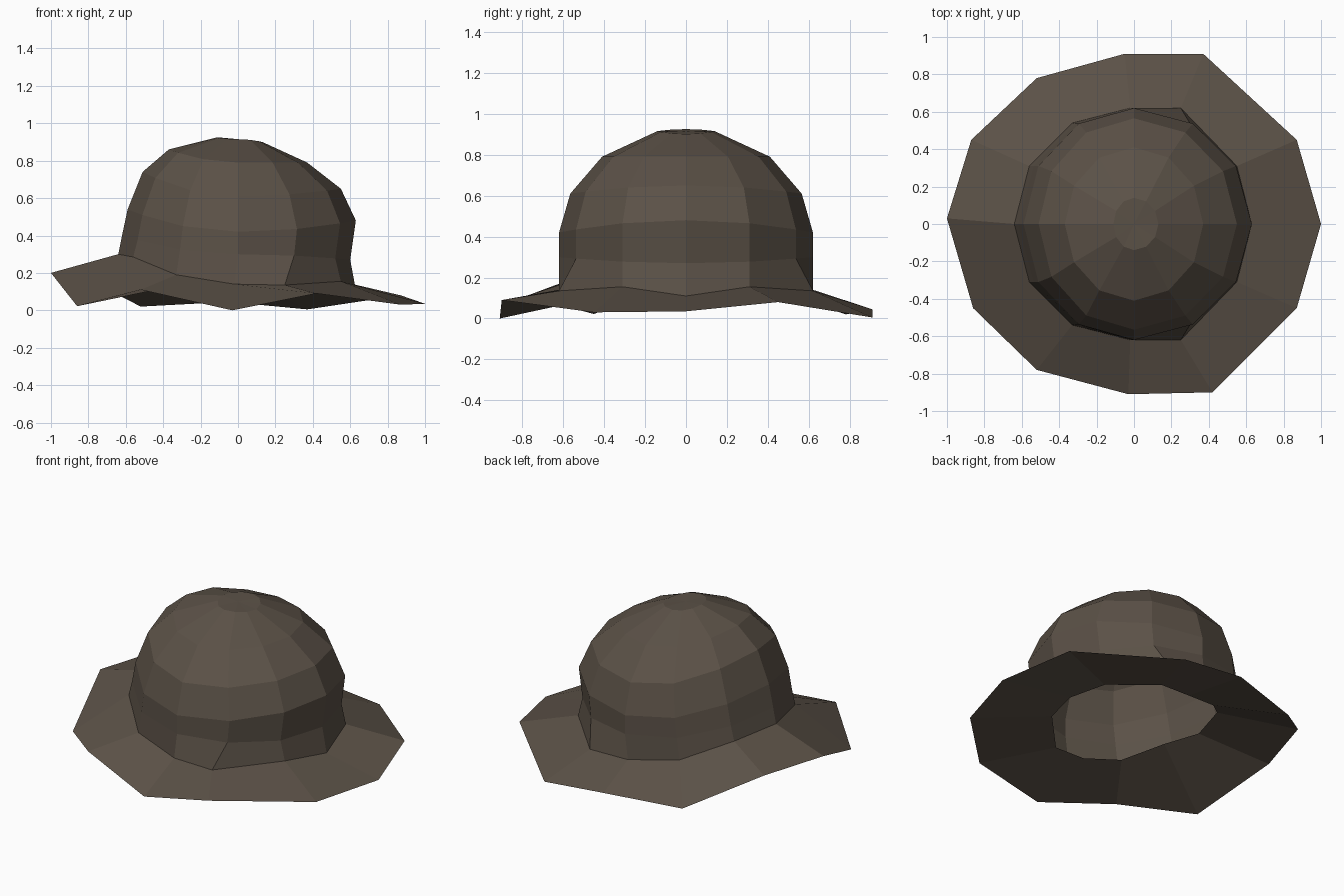
import bpy
from math import cos, sin, radians

if "Cube" in bpy.data.objects:
    bpy.data.objects.remove(bpy.data.objects["Cube"])

# Single felt colour
felt = bpy.data.materials.new("brown felt")
felt.diffuse_color = (0.105, 0.083, 0.063, 1)
felt.use_nodes = True
felt.node_tree.nodes["Principled BSDF"].inputs["Base Color"].default_value = felt.diffuse_color


def make_object(name, rings, cap=None):
    """Bridge a list of equal-length closed rings; cap is an apex point."""
    n = len(rings[0])
    verts = [p for ring in rings for p in ring]
    faces = []
    for r in range(len(rings) - 1):
        for i in range(n):
            j = (i + 1) % n
            faces.append((r * n + i, r * n + j, (r + 1) * n + j, (r + 1) * n + i))
    if cap:
        top = (len(rings) - 1) * n
        verts.append(cap)
        faces += [(top + i, top + (i + 1) % n, len(verts) - 1) for i in range(n)]
    mesh = bpy.data.meshes.new(name)
    mesh.from_pydata(verts, [], faces)
    mesh.materials.append(felt)
    obj = bpy.data.objects.new(name, mesh)
    bpy.context.collection.objects.link(obj)
    return obj


def crown_ring(x_right, x_left, ry, z_right, z_mid, z_left):
    """Twelve-sided ring whose height differs at right, middle and left."""
    ring = []
    for i in range(12):
        c, s = cos(radians(30 * i)), sin(radians(30 * i))
        rx = x_right if c > 0 else x_left
        z_side = z_right if c > 0 else z_left
        ring.append((rx * c, ry * s, z_mid + (z_side - z_mid) * c * c))
    return ring


# Seam where the crown meets the brim, mirrored front to back
half = [(0.63, 0, 0.11), (0.55, 0.31, 0.155), (0.25, 0.62, 0.135), (-0.02, 0.62, 0.14),
        (-0.33, 0.54, 0.19), (-0.56, 0.31, 0.285), (-0.64, 0, 0.30)]
seam = half + [(x, -y, z) for x, y, z in half[-2:0:-1]]

# Smaller head opening underneath, a little below the seam
opening = [(x * 0.77, y * 0.77, z - (0.07 if x < -0.6 else 0.042 if x < 0.6 else 0))
           for x, y, z in seam]

# Wavy brim edge, turned up on the left
brim_edge = [(1, 0, 0.035), (0.87, 0.45, 0.08), (0.37, 0.91, 0.005), (-0.05, 0.91, 0.045),
             (-0.52, 0.78, 0.02), (-0.87, 0.45, 0.20), (-1, 0.03, 0.20), (-0.86, -0.45, 0.022),
             (-0.52, -0.78, 0.11), (-0.03, -0.91, 0.0), (0.42, -0.90, 0.09), (0.87, -0.45, 0.03)]

# Brim: top surface from seam to edge, then underside back to the opening
make_object("brim", [seam, brim_edge, opening])

# Domed crown
crown_rings = [
    seam,
    crown_ring(0.60, 0.62, 0.62, 0.27, 0.30, 0.40),
    crown_ring(0.63, 0.59, 0.62, 0.48, 0.42, 0.54),
    crown_ring(0.55, 0.51, 0.565, 0.65, 0.61, 0.74),
    crown_ring(0.37, 0.37, 0.41, 0.79, 0.79, 0.86),
    crown_ring(0.13, 0.11, 0.14, 0.90, 0.915, 0.925),
]
make_object("crown", crown_rings, cap=(0, 0, 0.915))
